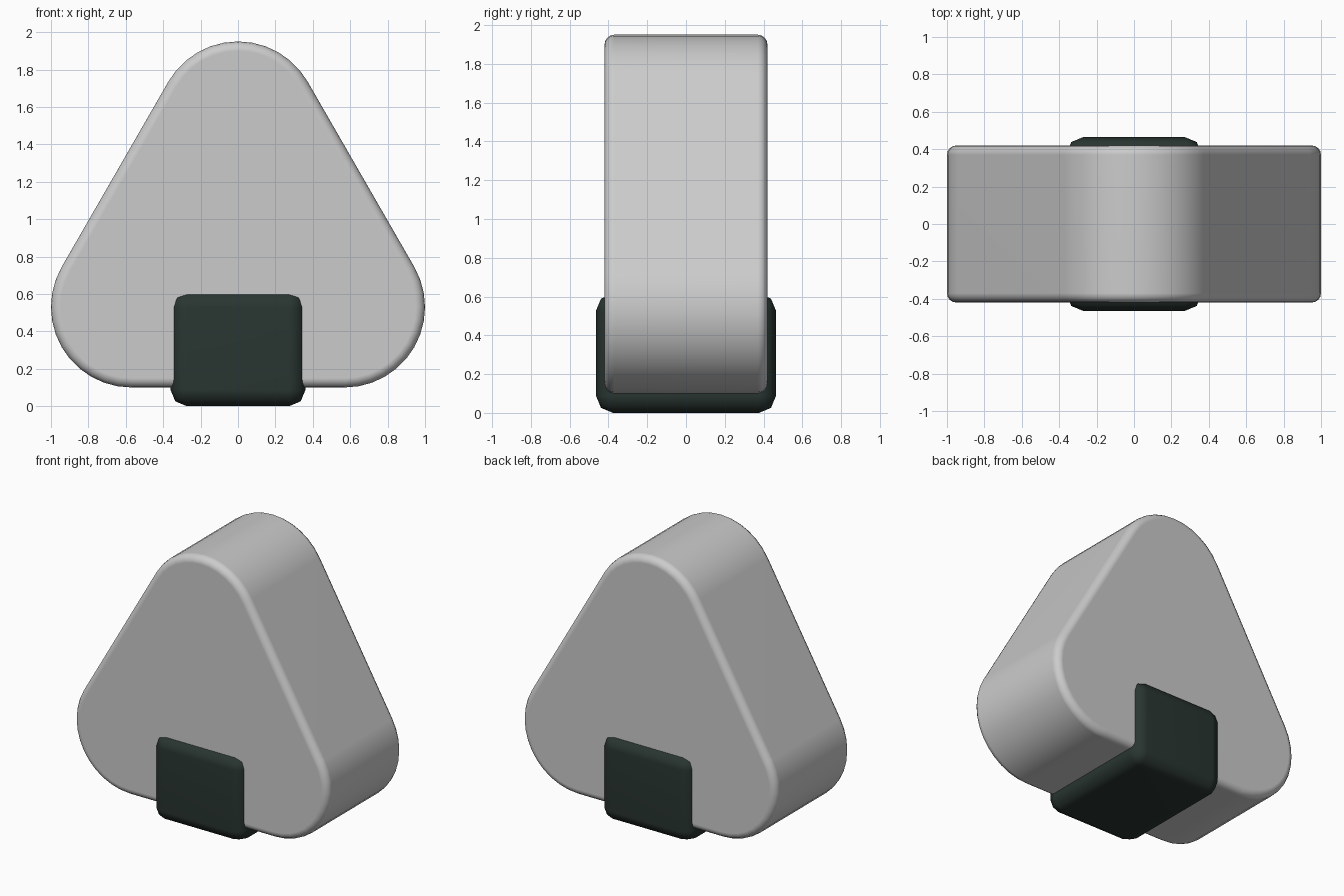
import bpy, bmesh
from math import sin, cos, radians

if "Cube" in bpy.data.objects:
    bpy.data.objects.remove(bpy.data.objects["Cube"])


def finish(bm, name, bevel, segments, color=None):
    """Turn a bmesh into a smooth-shaded object with rounded edges."""
    bmesh.ops.recalc_face_normals(bm, faces=bm.faces)
    for f in bm.faces:
        f.smooth = True
    mesh = bpy.data.meshes.new(name)
    bm.to_mesh(mesh)
    bm.free()
    obj = bpy.data.objects.new(name, mesh)
    bpy.context.collection.objects.link(obj)
    mod = obj.modifiers.new("round_edges", 'BEVEL')
    mod.width, mod.segments = bevel, segments
    mod.limit_method, mod.angle_limit = 'ANGLE', radians(40)
    obj.modifiers.new("clean_shading", 'WEIGHTED_NORMAL').keep_sharp = True
    if color:
        mat = bpy.data.materials.new(name)
        mat.diffuse_color = color
        mat.use_nodes = True
        mat.node_tree.nodes["Principled BSDF"].inputs["Base Color"].default_value = mat.diffuse_color
        mesh.materials.append(mat)
    return obj


# Rice body: triangle with round corners, extruded front to back
RADIUS, HALF_DEPTH, STEPS = 0.43, 0.42, 12
corners = [(0.57, 0.53, -90), (0.0, 1.52, 30), (-0.57, 0.53, 150)]
bm = bmesh.new()
outline = []
for cx, cz, start in corners:
    for i in range(STEPS + 1):
        a = radians(start + 120 * i / STEPS)
        outline.append(bm.verts.new((cx + RADIUS * cos(a), -HALF_DEPTH, cz + RADIUS * sin(a))))
front = bm.faces.new(outline)
ext = bmesh.ops.extrude_face_region(bm, geom=[front], use_keep_orig=True)
back = [v for v in ext["geom"] if isinstance(v, bmesh.types.BMVert)]
bmesh.ops.translate(bm, verts=back, vec=(0, 2 * HALF_DEPTH, 0))
finish(bm, "rice_body", 0.05, 4)

# Seaweed wrap: rounded block around the bottom, its middle hidden in the rice
bm = bmesh.new()
bmesh.ops.create_cube(bm, size=1)
bmesh.ops.scale(bm, vec=(0.722, 0.928, 0.615), verts=bm.verts)
bmesh.ops.translate(bm, vec=(0, 0, 0.3075), verts=bm.verts)
finish(bm, "seaweed_wrap", 0.088, 2, (0.022, 0.036, 0.031, 1))
